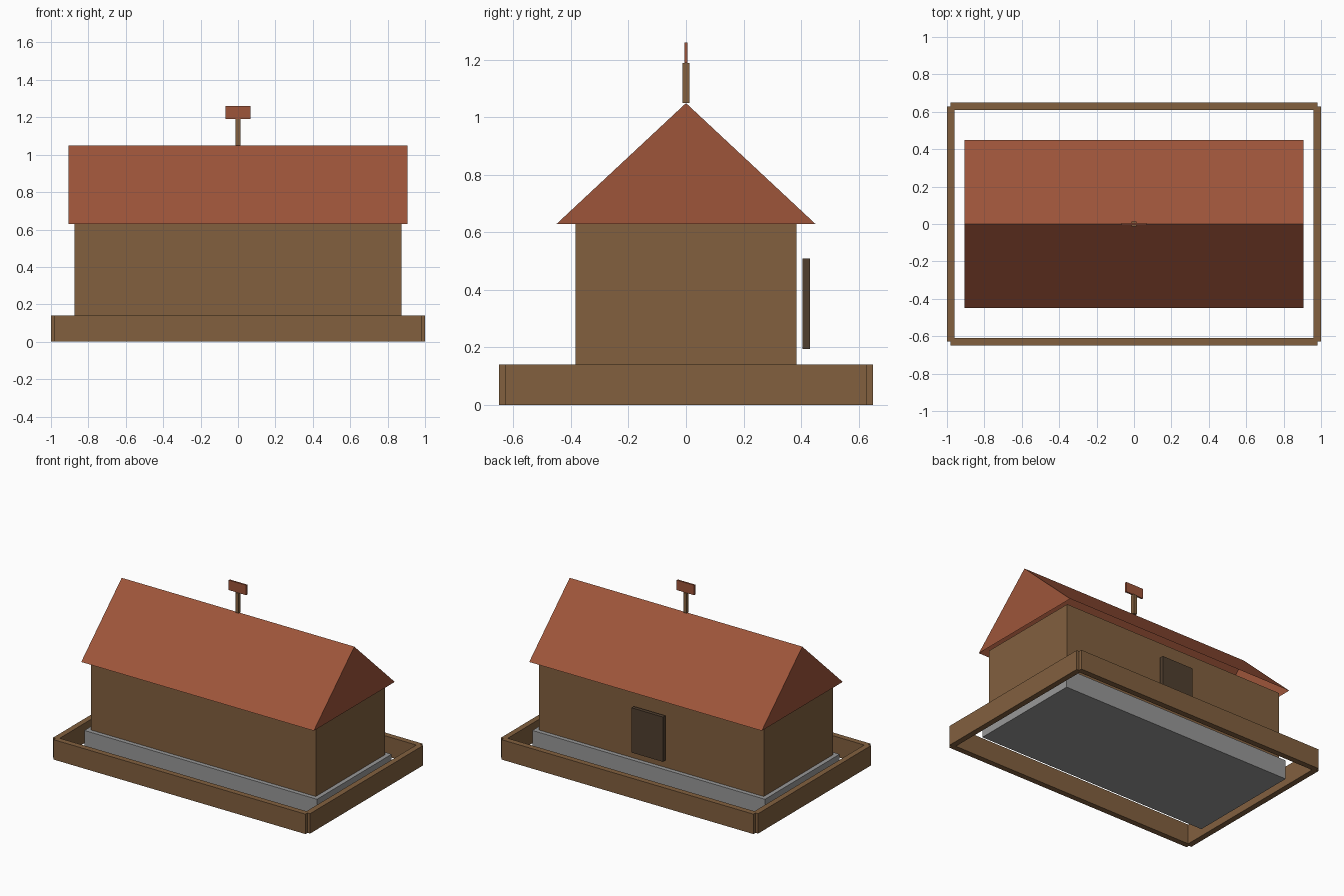
import bpy, bmesh

if "Cube" in bpy.data.objects:
    bpy.data.objects.remove(bpy.data.objects["Cube"])


def srgb(r, g, b):
    lin = lambda c: c / 12.92 if c <= 0.04045 else ((c + 0.055) / 1.055) ** 2.4
    return (lin(r / 255), lin(g / 255), lin(b / 255), 1)


def material(name, rgb):
    m = bpy.data.materials.new(name)
    m.diffuse_color = srgb(*rgb)
    m.use_nodes = True
    m.node_tree.nodes["Principled BSDF"].inputs["Base Color"].default_value = m.diffuse_color
    return m


wood = material("brown wood", (130, 96, 63))
tile = material("red tile", (158, 85, 58))
stone = material("grey stone", (152, 152, 152))
dark = material("dark wood", (80, 63, 47))


def finish(name, bm, mat):
    me = bpy.data.meshes.new(name)
    bm.to_mesh(me)
    bm.free()
    me.materials.append(mat)
    ob = bpy.data.objects.new(name, me)
    bpy.context.collection.objects.link(ob)
    return ob


def box(name, lo, hi, mat):
    """Box between two opposite corners."""
    bm = bmesh.new()
    bmesh.ops.create_cube(bm, size=1)
    for v in bm.verts:
        v.co = [(a + b) / 2 + c * (b - a) for a, b, c in zip(lo, hi, v.co)]
    return finish(name, bm, mat)


# Foundation and walls
box("foundation", (-0.905, -0.415, 0), (0.905, 0.415, 0.135), stone)
box("walls", (-0.875, -0.385, 0.135), (0.875, 0.385, 0.63), wood)

# Gable roof, open underneath
bm = bmesh.new()
profile = [(-0.45, 0.63), (0, 1.05), (0.45, 0.63)]
left, right = [[bm.verts.new((x, y, z)) for y, z in profile] for x in (-0.905, 0.905)]
bm.faces.new(left[::-1])
bm.faces.new(right)
for i in range(2):
    bm.faces.new((left[i], right[i], right[i + 1], left[i + 1]))
bmesh.ops.recalc_face_normals(bm, faces=bm.faces)
# Make sure the slopes face upward
if max(f.normal.z for f in bm.faces) < 0.1:
    bmesh.ops.reverse_faces(bm, faces=bm.faces)
finish("roof", bm, tile)

# Door plate standing just off the back wall
box("door", (-0.123, 0.405, 0.195), (0.123, 0.431, 0.51), dark)

# Low fence around the yard
for side, s in (("front", -1), ("back", 1)):
    a, b = sorted((s * 0.61, s * 0.65))
    box(side + "_fence", (-0.98, a, 0), (0.98, b, 0.14), wood)
for side, s in (("left", -1), ("right", 1)):
    a, b = sorted((s * 0.96, s * 1.0))
    box(side + "_fence", (a, -0.627, 0), (b, 0.627, 0.14), wood)

# Sign on a post at the ridge
box("sign_post", (-0.0125, -0.0125, 1.05), (0.0125, 0.0125, 1.19), wood)
box("sign_board", (-0.068, -0.006, 1.19), (0.068, 0.006, 1.26), tile)
